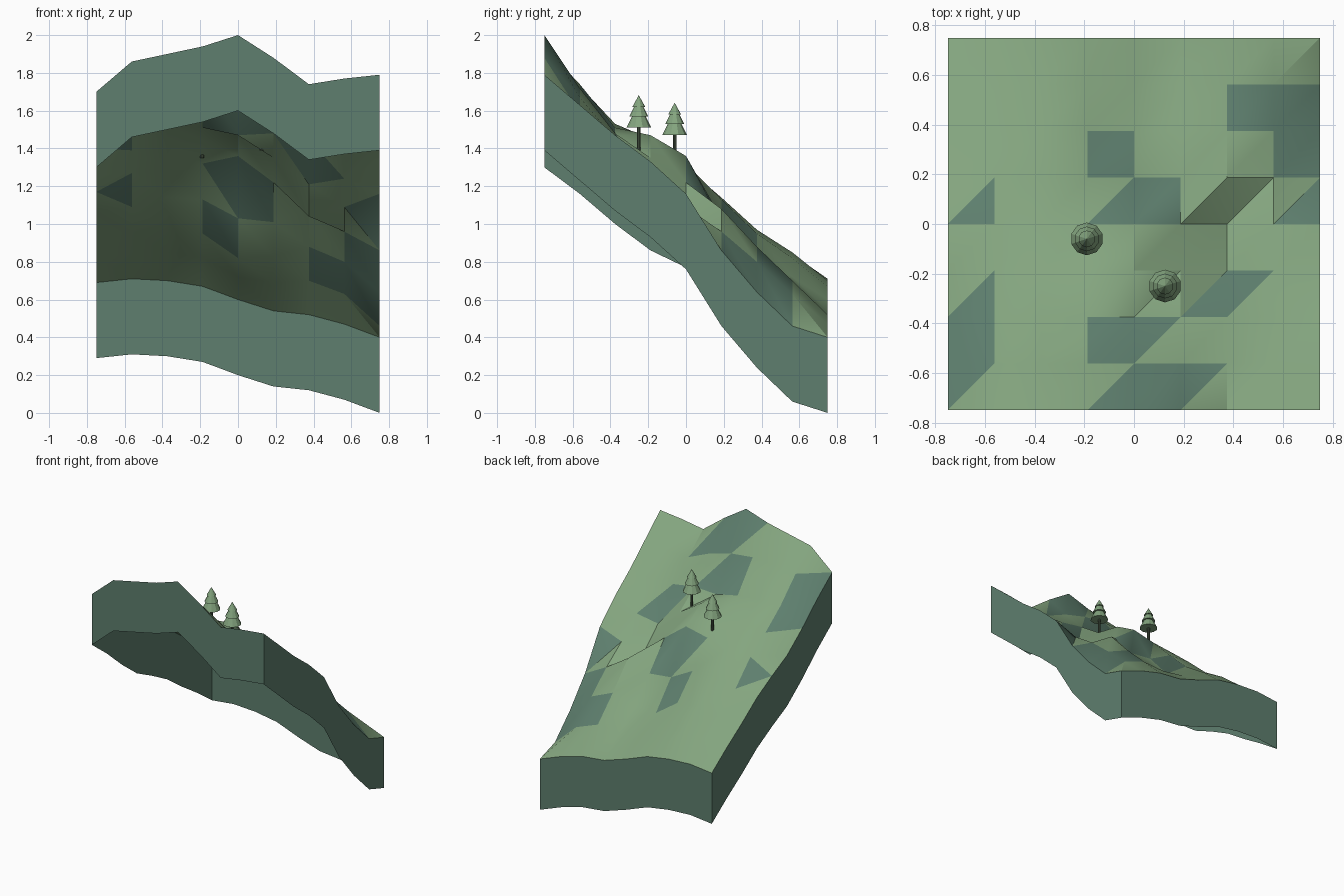
import bpy
import bmesh
import math
from mathutils import Matrix, Vector

if "Cube" in bpy.data.objects:
    bpy.data.objects.remove(bpy.data.objects["Cube"], do_unlink=True)


def srgb(value):
    c = value / 255
    return c / 12.92 if c < 0.04045 else ((c + 0.055) / 1.055) ** 2.4


def make_material(name, rgb):
    mat = bpy.data.materials.new(name)
    mat.use_nodes = True
    colour = tuple(srgb(v) for v in rgb) + (1,)
    mat.diffuse_color = colour
    mat.node_tree.nodes["Principled BSDF"].inputs["Base Color"].default_value = colour
    return mat


grass = make_material("light grass green", (132, 165, 127))
moss = make_material("dark moss green", (94, 127, 110))
bark = make_material("dark bark", (76, 90, 72))


def finish(bm, name, materials, smooth_angle=None):
    mesh = bpy.data.meshes.new(name)
    bm.to_mesh(mesh)
    bm.free()
    for mat in materials:
        mesh.materials.append(mat)
    obj = bpy.data.objects.new(name, mesh)
    bpy.context.scene.collection.objects.link(obj)
    if smooth_angle:
        bpy.ops.object.select_all(action="DESELECT")
        obj.select_set(True)
        bpy.context.view_layer.objects.active = obj
        bpy.ops.object.shade_smooth_by_angle(angle=math.radians(smooth_angle))
    return obj


# Height of the slope in hundredths: one row per step from front to back
ROWS = [
    "170 186 190 194 200 188 174 177 179",
    "156 171 173 174 172 167 159 160 163",
    "140 153 153 151 147 148 145 144 147",
    "126 139 142 145 147 135 121 124 133",
    "117 127 130 132 136 122 104 109 116",
    "107 109 114 113 103 101 108 96 86",
    "94 96 97 95 82 83 88 80 64",
    "82 84 85 82 72 69 70 63 46",
    "69 71 70 67 60 54 52 47 40",
]
HEIGHT = [[int(h) / 100 for h in row.split()] for row in ROWS]
CELLS = 8
HALF = 0.75
STEP = 2 * HALF / CELLS
THICK = 0.4

# Mossy cells (column, row): L lower triangle, U upper triangle, B both
MOSS = {(0, 0): "U", (0, 1): "B", (0, 2): "L", (0, 4): "L",
        (3, 0): "L", (4, 0): "B", (5, 0): "U", (3, 1): "B", (4, 1): "U",
        (5, 2): "L", (6, 2): "U", (3, 4): "L", (4, 4): "B", (3, 5): "B",
        (7, 4): "L", (7, 5): "B", (6, 6): "B", (7, 6): "B"}


def point(i, j, drop=0):
    return Vector((i * STEP - HALF, j * STEP - HALF, HEIGHT[j][i] - drop))


# Sloping ground, each cell split along the same diagonal
bm = bmesh.new()
grid = [[bm.verts.new(point(i, j)) for i in range(CELLS + 1)] for j in range(CELLS + 1)]
for j in range(CELLS):
    for i in range(CELLS):
        a, b = grid[j][i], grid[j][i + 1]
        c, d = grid[j + 1][i + 1], grid[j + 1][i]
        for side, corners in (("L", (a, b, c)), ("U", (a, c, d))):
            face = bm.faces.new(corners)
            face.material_index = int(MOSS.get((i, j), "") in (side, "B"))
finish(bm, "sloping_ground", [grass, moss], 30)

# Outer walls hanging below the rim, open underneath
rim = ([(i, 0) for i in range(CELLS)] + [(CELLS, j) for j in range(CELLS)]
       + [(i, CELLS) for i in range(CELLS, 0, -1)] + [(0, j) for j in range(CELLS, 0, -1)])
bm = bmesh.new()
upper = [bm.verts.new(point(i, j)) for i, j in rim]
lower = [bm.verts.new(point(i, j, THICK)) for i, j in rim]
for k in range(len(rim)):
    n = (k + 1) % len(rim)
    bm.faces.new((lower[k], lower[n], upper[n], upper[k]))
finish(bm, "outer_walls", [moss])


def cone(bm, x, y, bottom, top, r1, r2, sides=10):
    bmesh.ops.create_cone(bm, cap_ends=True, segments=sides, radius1=r1, radius2=r2,
                          depth=top - bottom,
                          matrix=Matrix.Translation((x, y, (bottom + top) / 2)))


# Pine trees: a thin trunk and three stacked cone tiers
for label, x, y, base in (("left", 0.125, -0.25, 1.39), ("right", -0.19, -0.06, 1.35)):
    bm = bmesh.new()
    cone(bm, x, y, base, base + 0.14, 0.01, 0.01, 8)
    finish(bm, label + "_tree_trunk", [bark])
    bm = bmesh.new()
    for low, high, r1, r2 in ((0.12, 0.2, 0.066, 0.026),
                              (0.18, 0.25, 0.05, 0.015),
                              (0.23, 0.292, 0.034, 0)):
        cone(bm, x, y, base + low, base + high, r1, r2)
    finish(bm, label + "_tree_foliage", [grass])
